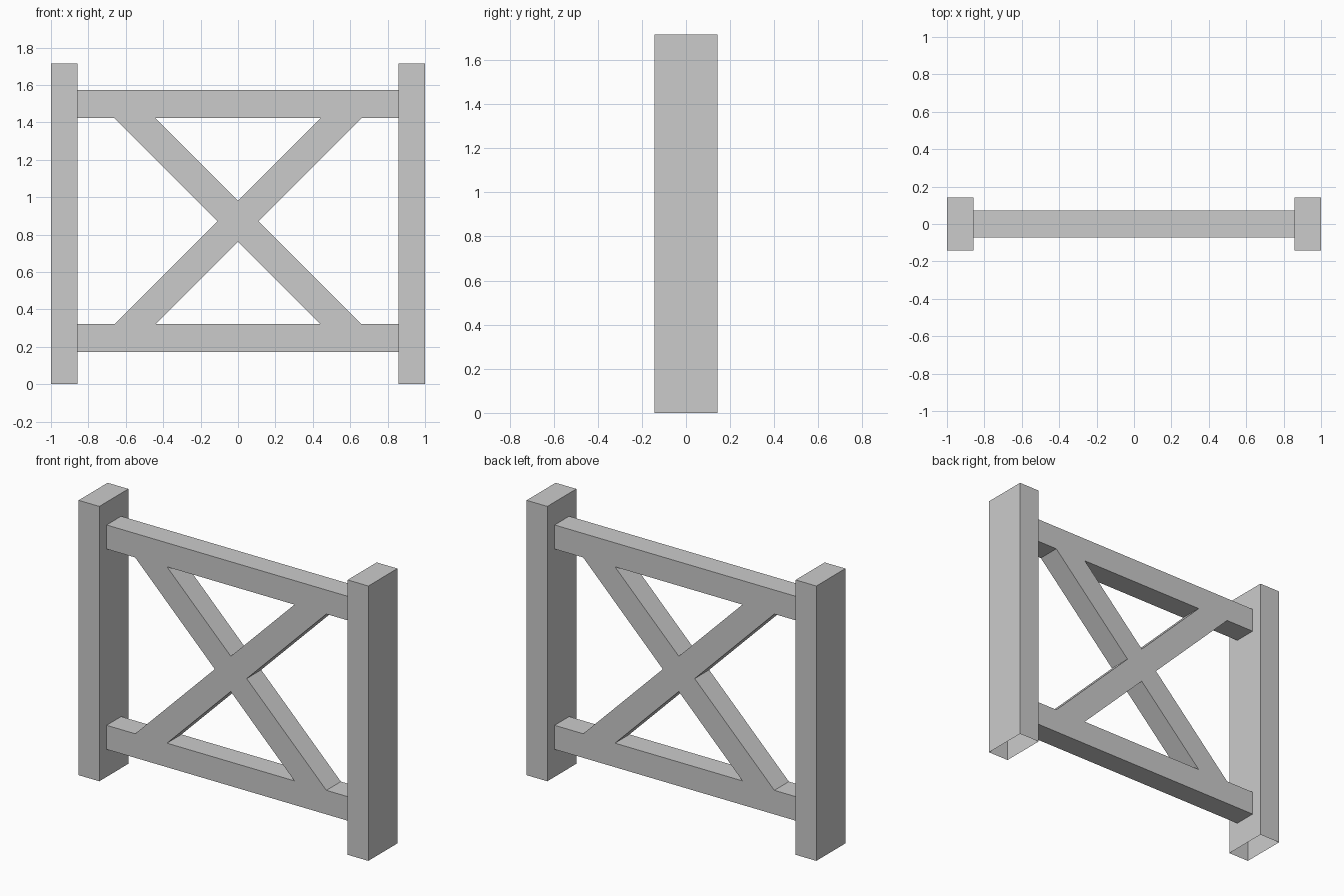
import bpy, bmesh
from mathutils import Vector

if "Cube" in bpy.data.objects:
    bpy.data.objects.remove(bpy.data.objects["Cube"])

HALF_DEPTH = 0.0714      # rails and brace share this half depth
RAIL_Z = ((0.172, 0.322), (1.422, 1.572))


def finish(name, bm, open_dirs):
    """Drop the faces hidden against other parts or the floor, make the object."""
    bmesh.ops.recalc_face_normals(bm, faces=bm.faces)
    bm.normal_update()
    hidden = [f for f in bm.faces
              if any(f.normal.dot(Vector(d)) > 0.99 for d in open_dirs)]
    bmesh.ops.delete(bm, geom=hidden, context='FACES_ONLY')
    mesh = bpy.data.meshes.new(name)
    bm.to_mesh(mesh)
    bm.free()
    obj = bpy.data.objects.new(name, mesh)
    bpy.context.collection.objects.link(obj)


def box(name, lo, hi, open_dirs):
    bm = bmesh.new()
    bmesh.ops.create_cube(bm, size=1)
    lo, hi = Vector(lo), Vector(hi)
    bmesh.ops.scale(bm, vec=hi - lo, verts=bm.verts)
    bmesh.ops.translate(bm, vec=(lo + hi) / 2, verts=bm.verts)
    finish(name, bm, open_dirs)


# Posts, open underneath
for side, x in (("left", -0.9286), ("right", 0.9286)):
    box(side + "_post", (x - 0.0714, -0.143, 0), (x + 0.0714, 0.143, 1.715),
        [(0, 0, -1)])

# Horizontal rails, open where they meet the posts
for level, (z0, z1) in zip(("lower", "upper"), RAIL_Z):
    box(level + "_rail", (-0.857, -HALF_DEPTH, z0), (0.857, HALF_DEPTH, z1),
        [(1, 0, 0), (-1, 0, 0)])

# Cross brace: one X outline between the rails, extruded through the depth
w, h, mid = 0.11, 0.55, 0.872
outline = [(w, 0), (h + w, h), (h - w, h), (0, w), (w - h, h), (-h - w, h),
           (-w, 0), (-h - w, -h), (w - h, -h), (0, -w), (h - w, -h), (h + w, -h)]
bm = bmesh.new()
face = bm.faces.new([bm.verts.new((x, -HALF_DEPTH, mid + z)) for x, z in outline])
ext = bmesh.ops.extrude_face_region(bm, geom=[face], use_keep_orig=True)
bmesh.ops.translate(bm, vec=(0, 2 * HALF_DEPTH, 0),
                    verts=[v for v in ext["geom"] if isinstance(v, bmesh.types.BMVert)])
finish("cross_brace", bm, [(0, 0, 1), (0, 0, -1)])
